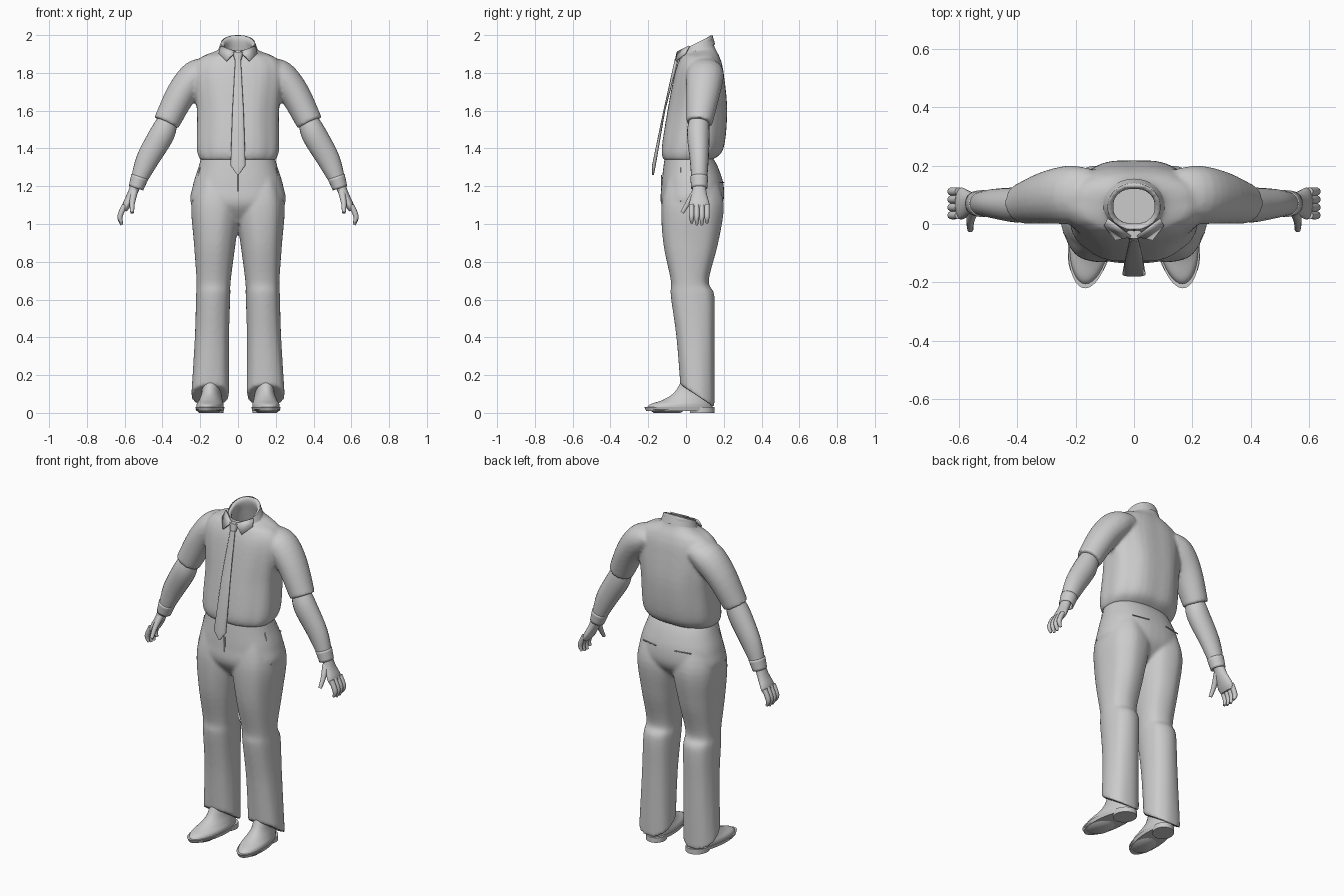
import bpy, bmesh, math
from mathutils import Vector

default_cube = bpy.data.objects.get("Cube")
if default_cube:
    bpy.data.objects.remove(default_cube)

grey = bpy.data.materials.new("plain grey")
grey.use_nodes = True
tone = (.6, .6, .6, 1)
grey.diffuse_color = tone
grey.node_tree.nodes["Principled BSDF"].inputs["Base Color"].default_value = tone


def finish(name, bm, mirror=False, thickness=0, blend=False):
    """Turn a bmesh into a smooth object; blend fuses its overlapping shells."""
    bmesh.ops.recalc_face_normals(bm, faces=bm.faces)
    mesh = bpy.data.meshes.new(name)
    bm.to_mesh(mesh)
    bm.free()
    mesh.materials.append(grey)
    mesh.shade_smooth()
    mesh.set_sharp_from_angle(angle=math.radians(50))
    part = bpy.data.objects.new(name, mesh)
    bpy.context.collection.objects.link(part)
    if thickness:
        part.modifiers.new("Thickness", "SOLIDIFY").thickness = thickness
    if mirror:
        part.modifiers.new("Mirror", "MIRROR").use_mirror_merge = False
    if blend:
        fuse = part.modifiers.new("Fuse", "REMESH")
        fuse.mode = "VOXEL"
        fuse.voxel_size = .009
        fuse.use_smooth_shade = True
        part.modifiers.new("Soften", "SMOOTH").iterations = 6


def spline(rows, steps):
    """Pass a smooth curve through rows of values, with steps per span."""
    rows = [Vector(row) for row in rows]
    result = []
    for a, b, c, d in zip(rows[:1] + rows, rows, rows[1:], rows[2:] + rows[-1:]):
        for step in range(steps):
            t = step / steps
            cubic = (b - c) * 3 + d - a
            square = a * 2 - b * 5 + c * 4 - d
            result.append(b + (c - a + (square + cubic * t) * t) * (t / 2))
    return result + rows[-1:]


def skin(bm, rings, caps):
    """Bridge rings of points with quads and close the chosen ends."""
    loops = [[bm.verts.new(point) for point in ring] for ring in rings]
    for low, high in zip(loops, loops[1:]):
        for i in range(len(low)):
            bm.faces.new((low[i - 1], low[i], high[i], high[i - 1]))
    for loop, closed in zip((loops[0], loops[-1]), caps):
        if closed:
            bm.faces.new(loop)


def rounded(value, power):
    return math.copysign(abs(value) ** (2 / power), value)


def stack(bm, rows, centre=0, lean=0, splay=0, fold=0, power=2.3,
          steps=5, sides=40, caps=(True, True)):
    """Stack ovals given as height, half width, front, back and tilt."""
    rings = []
    for z, half, front, back, tilt in spline([(*row, 0)[:5] for row in rows], steps):
        ring = []
        for i in range(sides):
            angle = math.tau * i / sides
            ripple = 1 + fold * math.sin(8 * angle + 3 * z)
            across = rounded(math.cos(angle), power)
            along = rounded(math.sin(angle), power)
            y = (front + back + (back - front) * along * ripple) / 2
            x = centre + lean * z - splay * y + half * across * ripple
            ring.append((x, y, z + tilt * along))
        rings.append(ring)
    skin(bm, rings, caps)


def sweep(bm, rows, steps=4, sides=20, caps=(True, True)):
    """Sweep ovals along points given as position, side and depth radius."""
    rows = spline(rows, steps)
    points = [Vector(row[:3]) for row in rows]
    rings = []
    for i, row in enumerate(rows):
        ahead = points[min(i + 1, len(points) - 1)]
        along = (ahead - points[max(i - 1, 0)]).normalized()
        side = Vector((0, 1, 0)).cross(along).normalized()
        depth = along.cross(side)
        angles = [math.tau * k / sides for k in range(sides)]
        rings.append([points[i] + side * row[3] * math.cos(angle)
                      + depth * row[4] * math.sin(angle) for angle in angles])
    skin(bm, rings, caps)


def loft(name, rows, mirror=False, **shape):
    bm = bmesh.new()
    stack(bm, rows, **shape)
    finish(name, bm, mirror)


def tube(name, rows, caps=(False, False), thickness=0):
    bm = bmesh.new()
    sweep(bm, rows, caps=caps)
    finish(name, bm, True, thickness)


def seam(name, start, end, radius=.003):
    tube(name, [(*start, radius, radius), (*end, radius, radius)], (True, True))


# Shirt: bloused body turning in at the open neck, fused with the upper sleeves
shirt = bmesh.new()
stack(shirt, [
    (1.34, .2, -.12, .14), (1.4, .22, -.13, .2), (1.6, .22, -.1, .22),
    (1.8, .24, -.06, .2), (1.88, .2, -.03, .18), (1.92, .1, -.02, .15, .02),
    (1.96, .09, -.02, .14, .04), (1.94, .07, 0, .12, .04),
    (1.88, .09, 0, .14), (1.7, .15, -.04, .17), (1.45, .15, -.06, .15)], fold=.015)
sweep(shirt, [
    (.15, .1, 1.82, .06, .09), (.22, .1, 1.785, .085, .1),
    (.3, .09, 1.69, .08, .09), (.38, .07, 1.535, .07, .07)])
finish("shirt", shirt, True, blend=True)

# Collar band and its pointed wings
loft("collar", [(1.96, .09, -.02, .14, .04), (1.92, .105, -.03, .155, .03)],
     power=2, steps=1, caps=(False, False))
wing = bmesh.new()
wing.faces.new([wing.verts.new(corner) for corner in (
    (.01, -.04, 1.91), (.09, .02, 1.94), (.1, 0, 1.9), (.06, -.05, 1.86))])
finish("collar_wing", wing, True, .008)

# Tie knot and hanging blade
loft("tie_knot", [(1.91, .03, -.05, -.02), (1.86, .015, -.06, -.03)], steps=1, sides=12)
loft("tie_blade", [(1.87, .015, -.06, -.04), (1.6, .03, -.12, -.11),
                   (1.31, .04, -.18, -.16), (1.26, .004, -.18, -.17)],
     power=3, steps=1, sides=16)

# Lower sleeves, gathered at the elbow, and cuffs
tube("lower_sleeve", [
    (.37, .07, 1.56, .05, .05), (.4, .065, 1.48, .066, .06),
    (.48, .07, 1.34, .06, .05), (.53, .07, 1.22, .04, .04)])
tube("cuff", [(.52, .07, 1.25, .047, .047), (.54, .07, 1.19, .04, .043)], thickness=.01)

# Hand: palm, four fingers and thumb
hand = bmesh.new()
sweep(hand, [(.53, .07, 1.24, .03, .03), (.56, .07, 1.16, .025, .04),
             (.59, .07, 1.1, .022, .055), (.6, .07, 1.07, .012, .045)])
radius = .014
for finger in range(4):
    y = .03 + .027 * finger
    tip = .99 + .01 * abs(finger - 1.5)
    sweep(hand, [(.6, y, 1.1, radius, radius), (.625, y, 1.04, radius, radius),
                 (.615, y, tip, radius / 2, radius / 2)], sides=10)
sweep(hand, [(.55, .05, 1.17, .02, .02), (.56, .01, 1.11, radius, radius),
             (.56, -.02, 1.06, .01, .01)], sides=10)
finish("hand", hand, True)

# Trousers: hips fused with legs that end in slanted hems
trousers = bmesh.new()
stack(trousers, [
    (1.37, .19, -.11, .13), (1.3, .21, -.12, .17), (1.2, .24, -.13, .2),
    (1.1, .245, -.13, .19), (1, .12, -.06, .1)])
stack(trousers, [
    (1.25, .1, -.1, .16), (1.1, .13, -.13, .2), (.9, .11, -.12, .17),
    (.7, .09, -.08, .12), (.62, .09, -.08, .15), (.4, .09, -.05, .15),
    (.09, .1, -.03, .15, -.06)], centre=.15, lean=-.03, fold=.008)
finish("trousers", trousers, True, blend=True)

# Fly and pocket edges
seam("fly_seam", (.003, -.13, 1.26), (.003, -.13, 1.12))
seam("back_pocket", (.06, .2, 1.22), (.16, .18, 1.22))
seam("side_pocket", (.2, -.03, 1.3), (.24, -.03, 1.12))

# Shoes, toes turned slightly outward
shoe = dict(centre=.145, splay=.1, power=2, mirror=True)
loft("shoe_upper", [
    (.02, .07, -.21, .14), (.045, .07, -.19, .14), (.07, .06, -.12, .14),
    (.11, .05, -.06, .14), (.18, .05, -.02, .12)], **shoe)
loft("shoe_welt", [(.01, .07, -.21, .15), (.03, .075, -.22, .15)], steps=1, **shoe)
loft("shoe_sole", [(0, .05, -.17, -.03), (.02, .07, -.2, 0)], steps=1, **shoe)
loft("shoe_heel", [(0, .06, .02, .15), (.03, .06, .02, .15)], steps=1, **shoe)
